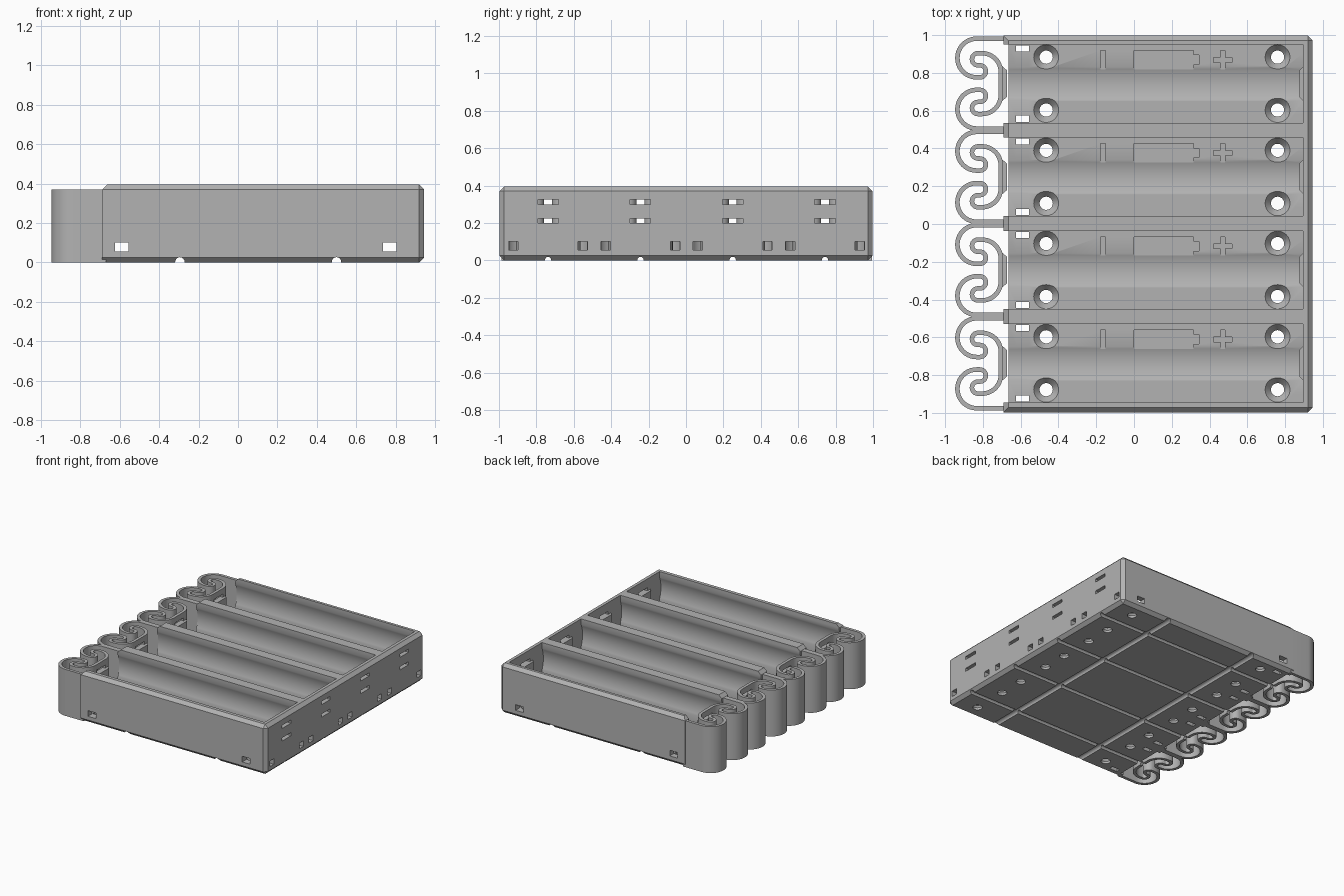
import bpy, bmesh
from math import sin, cos, radians, sqrt, pi, asin
from mathutils import Vector

cube = bpy.data.objects.get("Cube")
if cube:
    bpy.data.objects.remove(cube)

grey = bpy.data.materials.new("plain grey")
grey.use_nodes = True
grey.diffuse_color = (0.45, 0.45, 0.45, 1)
grey.node_tree.nodes["Principled BSDF"].inputs["Base Color"].default_value = grey.diffuse_color

PITCH, SHIFT = 0.4935, 0.003
BAYS = [(i - 1.5) * PITCH + SHIFT for i in range(4)]
FLOOR, TOP, END, WALL = 0.055, 0.395, -0.665, 0.895
HALF, RAD, AXIS = 0.2075, 0.225, 0.262     # bay half width, cell radius and height


def prism(bm, pts, axis, lo, hi):
    """Extrude a closed outline along an axis; pts are the other two coordinates."""
    def place(p, h):
        return {"x": (h, *p), "y": (p[0], h, p[1]), "z": (*p, h)}[axis]
    a = [bm.verts.new(place(p, lo)) for p in pts]
    b = [bm.verts.new(place(p, hi)) for p in pts]
    faces = [bm.faces.new(a), bm.faces.new(b)]
    for i in range(len(a)):
        j = (i + 1) % len(a)
        faces.append(bm.faces.new((a[i], a[j], b[j], b[i])))
    bmesh.ops.recalc_face_normals(bm, faces=faces)


def box(bm, x0, x1, y0, y1, z0, z1):
    prism(bm, [(x0, y0), (x1, y0), (x1, y1), (x0, y1)], "z", z0, z1)


def arc(cx, cy, r, a0, a1, n):
    return [(cx + r * cos(radians(a0 + (a1 - a0) * i / n)),
             cy + r * sin(radians(a0 + (a1 - a0) * i / n))) for i in range(n + 1)]


def finish(name, bm):
    me = bpy.data.meshes.new(name)
    bm.to_mesh(me)
    bm.free()
    me.materials.append(grey)
    ob = bpy.data.objects.new(name, me)
    bpy.context.collection.objects.link(ob)
    return ob


def select(ob):
    bpy.ops.object.select_all(action="DESELECT")
    ob.select_set(True)
    bpy.context.view_layer.objects.active = ob


def cut(target, build):
    """Subtract the shapes drawn by build(bm)."""
    bm = bmesh.new()
    build(bm)
    cutter = finish("cutter", bm)
    cutter.hide_render = True
    mod = target.modifiers.new("cut", "BOOLEAN")
    mod.operation, mod.solver, mod.object = "DIFFERENCE", "EXACT", cutter
    select(target)
    bpy.ops.object.modifier_apply(modifier=mod.name)
    bpy.data.objects.remove(cutter)


# Tray block with chamfered outer edges
bm = bmesh.new()
box(bm, -0.69, 0.945, -0.997, 0.997, 0, TOP)
edges = []
for e in bm.edges:
    mid = (e.verts[0].co + e.verts[1].co) / 2
    if mid.z > TOP - 0.01 or mid.x > 0.9 or (mid.z < 0.01 and mid.x > -0.6):
        edges.append(e)
bmesh.ops.bevel(bm, geom=edges, offset=0.025, segments=1, affect="EDGES", profile=0.5)
tray = finish("tray", bm)


# Bays: straight opening, round undercut for the cell, shallow groove in the floor
def bays(bm):
    up = sqrt(RAD ** 2 - HALF ** 2)
    side = math_deg = asin(up / RAD) * 180 / pi
    low = -90 + asin(sqrt(RAD ** 2 - (AXIS - FLOOR) ** 2) / RAD) * 180 / pi
    for c in BAYS:
        right = [(c + HALF, FLOOR)] + arc(c, AXIS, RAD, -side, side, 12) + [(c + HALF, 0.5)]
        left = [(2 * c - y, z) for y, z in reversed(right)]
        groove = arc(c, AXIS, RAD, -180 - low, low, 12)
        prism(bm, groove + right + left, "x", -0.8, WALL)


def open_ends(bm):
    for c in BAYS:
        box(bm, -0.8, END, c - HALF, c + HALF, -0.1, 0.1)


# Contact slots shared by the end wall and the springs
def contact_slots(bm):
    for c in BAYS:
        for z in (0.2, 0.3):
            box(bm, -0.73, -0.66, c - 0.055, c + 0.055, z, z + 0.025)
            box(bm, 0.85, 1, c - 0.055, c + 0.055, z, z + 0.025)


# Wire windows through the side walls, dividers and end wall
def wire_windows(bm):
    for x in (-0.59, 0.77):
        box(bm, x - 0.035, x + 0.035, -1.1, 1.1, FLOOR, 0.1)
    for c in BAYS:
        for s in (-1, 1):
            y = c + s * 0.186
            box(bm, 0.85, 1, y - 0.025, y + 0.025, FLOOR, 0.1)


# Countersunk screw holes and wire slots in the floor
def floor_holes(bm):
    for c in BAYS:
        for s in (-1, 1):
            y = c + s * 0.186
            box(bm, -0.625, -0.555, y - 0.016, y + 0.016, -0.1, 0.07)
            for x in (-0.465, 0.76):
                rings = []
                for r, z in ((0.035, -0.1), (0.035, 0.018), (0.066, FLOOR), (0.066, 0.07)):
                    rings.append([bm.verts.new((px, py, z))
                                  for px, py in arc(x, c + s * 0.14, r, 0, 345, 23)])
                faces = [bm.faces.new(rings[0]), bm.faces.new(rings[-1])]
                for a, b in zip(rings, rings[1:]):
                    for i in range(24):
                        j = (i + 1) % 24
                        faces.append(bm.faces.new((a[i], a[j], b[j], b[i])))
                bmesh.ops.recalc_face_normals(bm, faces=faces)


# Engraved polarity marks and cell outline
def marks(bm):
    a, b = 0.013, 0.05
    plus = [(a, a), (a, b), (-a, b), (-a, a), (-b, a), (-b, -a),
            (-a, -a), (-a, -b), (a, -b), (a, -a), (b, -a), (b, a)]
    cell = [(0, -b), (0.315, -b), (0.315, -0.025), (0.345, -0.025),
            (0.345, 0.025), (0.315, 0.025), (0.315, b), (0, b)]
    for c in BAYS:
        y = c + 0.126
        z0, z1 = FLOOR - 0.01, FLOOR + 0.02
        box(bm, -0.177, -0.152, y - b, y + b, z0, z1)
        prism(bm, [(px, y + py) for px, py in cell], "z", z0, z1)
        prism(bm, [(0.47 + px, y + py) for px, py in plus], "z", z0, z1)


# Round channels under the floor
def long_channels(bm):
    for c in BAYS:
        prism(bm, arc(c, 0.002, 0.017, 0, 330, 11), "x", -1.1, 1.1)


def cross_channels(bm):
    for x in (-0.295, 0.5):
        prism(bm, arc(x, 0.002, 0.024, 0, 337.5, 15), "y", -1.1, 1.1)


for shape in (bays, open_ends, contact_slots, wire_windows, floor_holes,
              marks, long_channels, cross_channels):
    cut(tray, shape)

# Curled flexing springs, each a mirrored strip standing upright
half = ([(-0.67, 0.238)] + arc(-0.8325, 0.1355, 0.1025, 90, 270, 20)
        + arc(-0.816, 0.065, 0.032, -90, 90, 12)
        + arc(-0.826, 0.129, 0.032, 270, 90, 12)
        + arc(-0.805, 0.061, 0.1, 90, 0, 12))
path = [Vector(p) for p in half + [(x, -y) for x, y in reversed(half)]]
sides = ([], [])
for i, p in enumerate(path):
    d = (path[min(i + 1, len(path) - 1)] - path[max(i - 1, 0)]).normalized()
    n = Vector((-d.y, d.x)) * 0.012
    sides[0].append(p + n)
    sides[1].append(p - n)
outline = sides[0] + sides[1][::-1]
parts = [tray]
for k, c in enumerate(BAYS):
    bm = bmesh.new()
    prism(bm, [(p.x, p.y + c) for p in outline], "z", 0, 0.37)
    spring = finish(f"spring_{k + 1}", bm)
    cut(spring, contact_slots)
    cut(spring, long_channels)
    parts.append(spring)

# Contact ridges on the end wall and on each spring
for k, c in enumerate(BAYS):
    for name, x, d in (("wall_ridge", WALL + 0.002, -0.022), ("spring_ridge", -0.698, 0.026)):
        bm = bmesh.new()
        prism(bm, [(x, c - 0.092), (x + d, c - 0.07), (x + d, c + 0.07), (x, c + 0.092)],
              "z", 0.225, 0.3)
        parts.append(finish(f"{name}_{k + 1}", bm))

for ob in parts:
    select(ob)
    bpy.ops.object.shade_smooth_by_angle(angle=radians(25))
